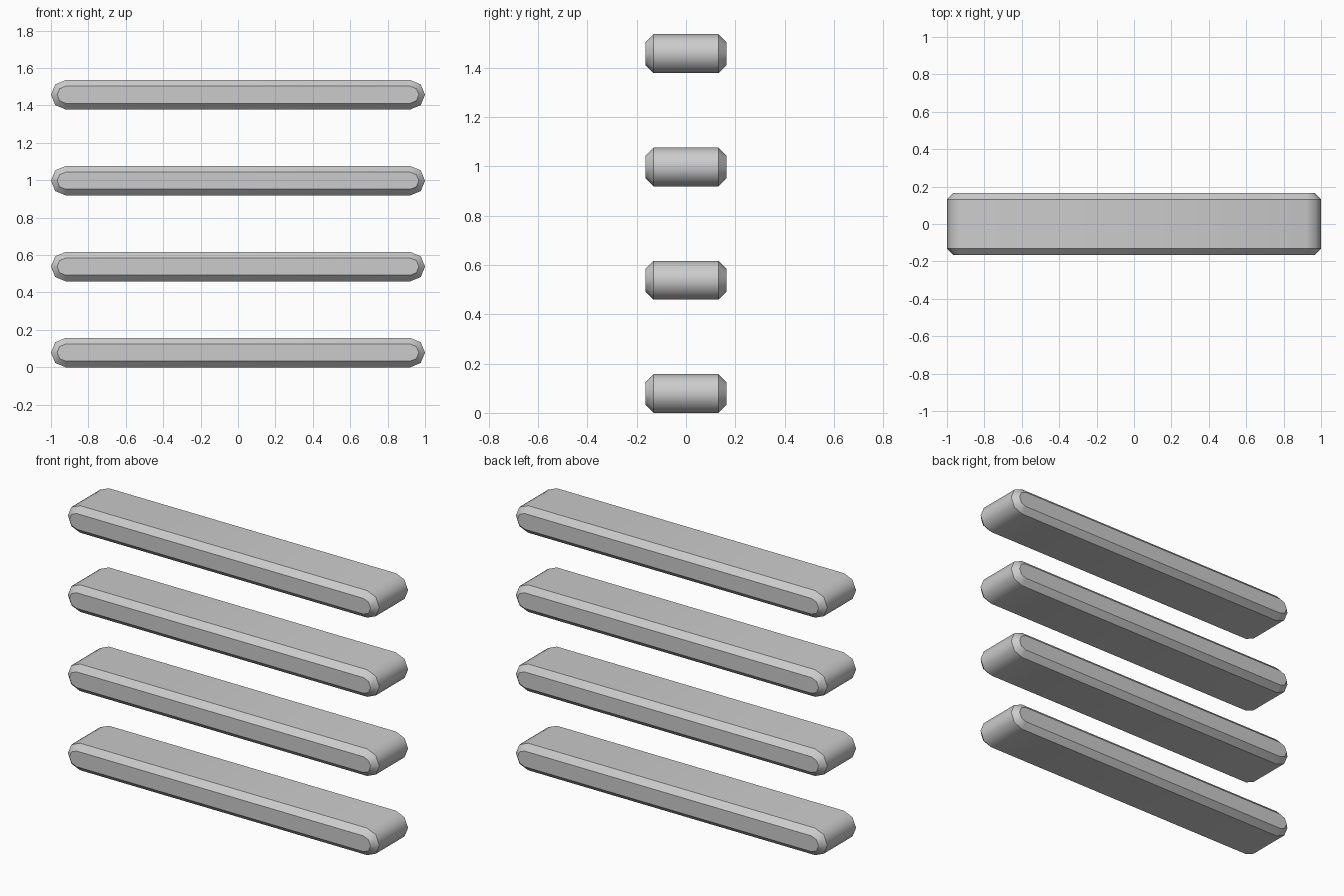
import bpy, bmesh
from math import sin, cos, pi

if "Cube" in bpy.data.objects:
    bpy.data.objects.remove(bpy.data.objects["Cube"])

HALF_LEN, RADIUS, BEVEL = 1.0, 0.0785, 0.033
HALF_DEPTH, COUNT, STEP = 0.165, 4, 0.4595
STRAIGHT = HALF_LEN - RADIUS


def stadium(radius):
    """Rounded-end outline in x/z, four segments per end."""
    pts = []
    for side in (0, 1):
        for i in range(5):
            a = -pi / 2 + side * pi + i * pi / 4
            pts.append(((1 - 2 * side) * STRAIGHT + radius * cos(a), radius * sin(a)))
    return pts


# Slat: stadium outline lofted front to back with chamfered rims
bm = bmesh.new()
sections = [(-HALF_DEPTH, RADIUS - BEVEL), (-HALF_DEPTH + BEVEL, RADIUS),
            (HALF_DEPTH - BEVEL, RADIUS), (HALF_DEPTH, RADIUS - BEVEL)]
rings = [[bm.verts.new((x, y, z)) for x, z in stadium(r)] for y, r in sections]
n = len(rings[0])
bm.faces.new(rings[0])
bm.faces.new(rings[-1][::-1])
for a, b in zip(rings, rings[1:]):
    for i in range(n):
        j = (i + 1) % n
        bm.faces.new((a[i], b[i], b[j], a[j]))
bmesh.ops.recalc_face_normals(bm, faces=bm.faces)

# Smooth rounded ends, crisp chamfer rims
for f in bm.faces:
    f.smooth = True
for ring in rings:
    for i in range(n):
        bm.edges.get((ring[i], ring[(i + 1) % n])).smooth = False
mesh = bpy.data.meshes.new("slat")
bm.to_mesh(mesh)
bm.free()

# Stack of identical slats
for k in range(COUNT):
    slat = bpy.data.objects.new(f"slat_{k + 1}", mesh)
    slat.location.z = RADIUS + k * STEP
    bpy.context.collection.objects.link(slat)
